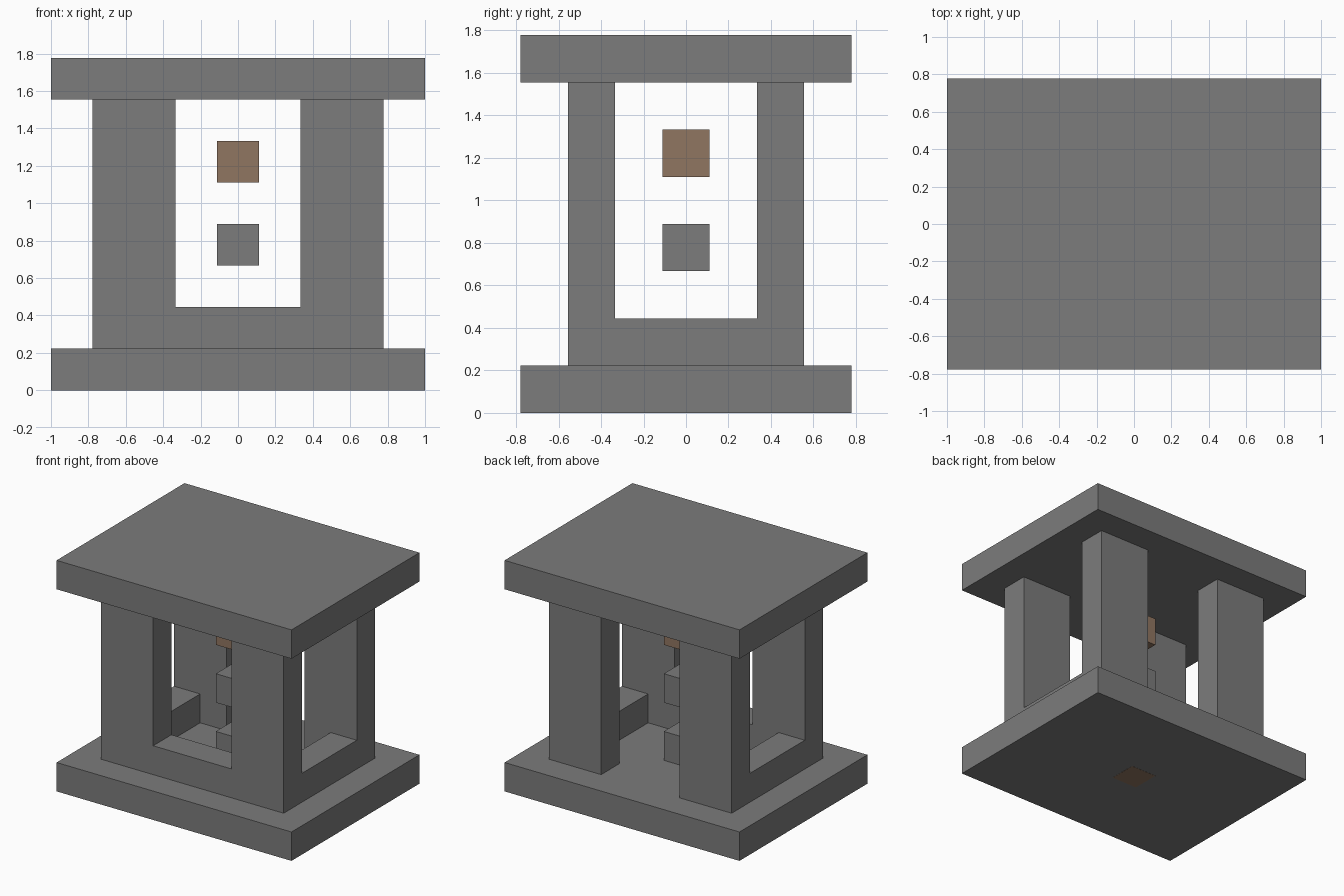
import bpy

U = 1 / 9  # block grid unit

cube = bpy.data.objects.get("Cube")
if cube:
    bpy.data.objects.remove(cube, do_unlink=True)


def make_material(name, rgb):
    mat = bpy.data.materials.new(name)
    mat.use_nodes = True
    colour = (*rgb, 1)
    mat.diffuse_color = colour
    mat.node_tree.nodes["Principled BSDF"].inputs["Base Color"].default_value = colour
    return mat


stone = make_material("grey stone", (0.2, 0.2, 0.2))
clay = make_material("brown clay", (0.28, 0.18, 0.12))


def box(name, centre, size, mat):
    """Box given by its bottom centre and size, in grid units."""
    x, y, z = centre
    bpy.ops.mesh.primitive_cube_add(size=1, location=(x * U, y * U, (z + size[2] / 2) * U))
    obj = bpy.context.object
    obj.name = name
    obj.scale = [s * U for s in size]
    bpy.ops.object.transform_apply(location=False, rotation=False, scale=True)
    obj.data.materials.append(mat)
    return obj


# Base and roof slabs
box("base_slab", (0, 0, 0), (18, 14, 2), stone)
box("roof_slab", (0, 0, 14), (18, 14, 2), stone)

# Corner pillars and low side walls
for sx, side in ((1, "left"), (-1, "right")):
    for sy, end in ((-1, "front"), (1, "back")):
        box(f"{end}_{side}_pillar", (sx * 5, sy * 4, 2), (4, 2, 12), stone)
    box(f"{side}_low_wall", (sx * 6, 0, 2), (2, 6, 2), stone)

# Low front wall; the back stays open
box("front_low_wall", (0, -4, 2), (6, 2, 2), stone)

# Central stack of blocks
box("floor_block", (0, 0, 2), (2, 2, 2), stone)
box("middle_block", (0, 0, 6), (2, 2, 2), stone)
box("upper_block", (0, 0, 10), (2, 2, 2), clay)

# Thin clay patch under the base
box("underside_patch", (0, 0, -0.01), (2, 2, 0.03), clay)
